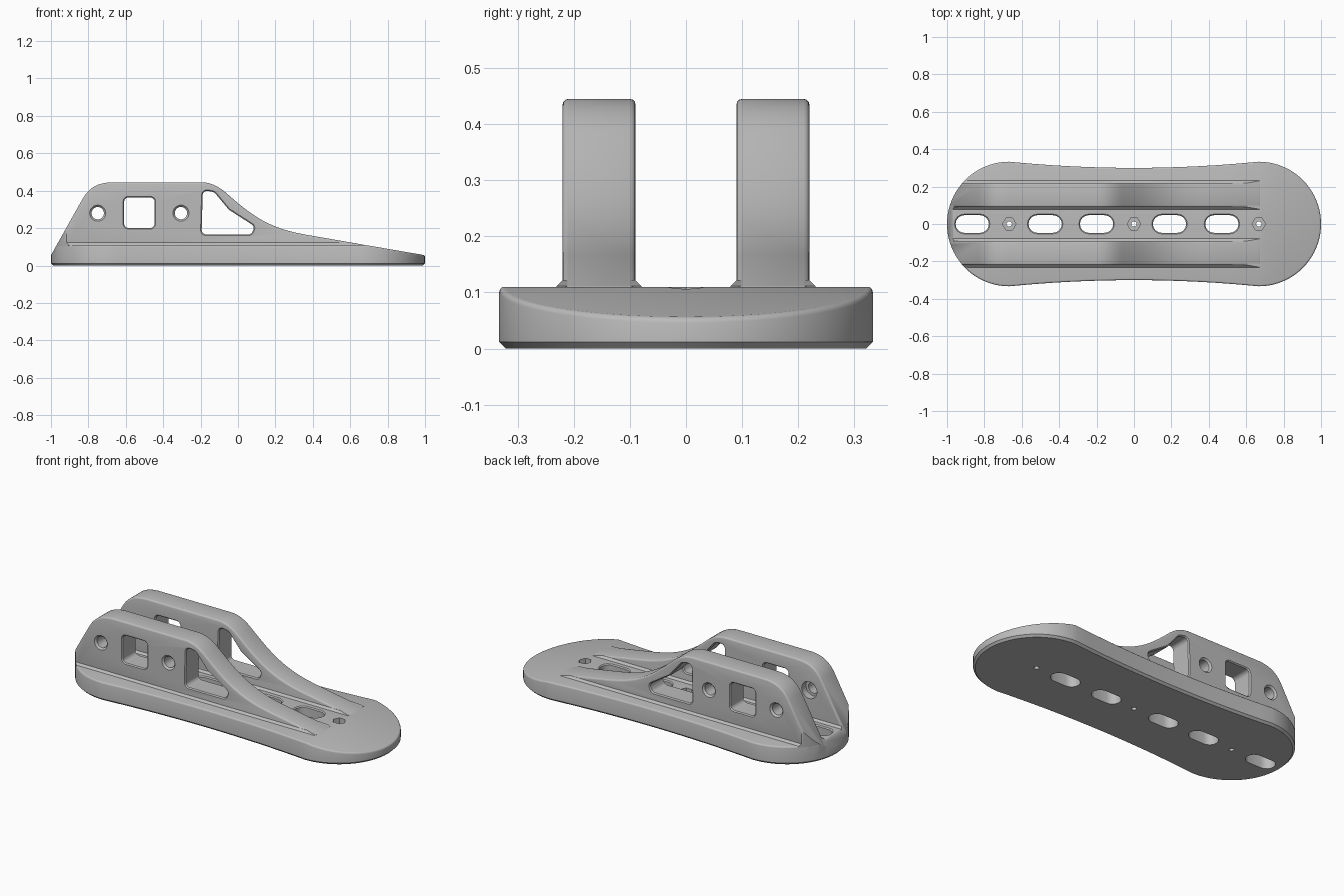
import bpy, bmesh, math
from mathutils import Vector
from mathutils.geometry import interpolate_bezier

if "Cube" in bpy.data.objects:
    bpy.data.objects.remove(bpy.data.objects["Cube"])

grey = bpy.data.materials.new("plain grey")
grey.use_nodes = True
grey.diffuse_color = (0.5, 0.5, 0.5, 1)
grey.node_tree.nodes["Principled BSDF"].inputs["Base Color"].default_value = grey.diffuse_color

SLOPES = [((-1, 0, 0.055), (-1.78, 0, 1)), ((1, 0, 0.055), (0.171, 0, 1))]
AXES = {"z": lambda a, b, h: (a, b, h),
        "y": lambda a, b, h: (a, h, b),
        "x": lambda a, b, h: (h, a, b)}


def loft(name, rings, axis, clip=False):
    """Closed solid through rings of (2D points, height along axis)."""
    bm = bmesh.new()
    loops = [[bm.verts.new(AXES[axis](a, b, h)) for a, b in pts] for pts, h in rings]
    n = len(loops[0])
    for low, high in zip(loops, loops[1:]):
        for i in range(n):
            j = (i + 1) % n
            bm.faces.new((low[i], low[j], high[j], high[i]))
    bm.faces.new(loops[0])
    bm.faces.new(loops[-1])
    if clip:
        for point, normal in SLOPES:
            cut = bmesh.ops.bisect_plane(
                bm, geom=bm.verts[:] + bm.edges[:] + bm.faces[:], plane_co=point,
                plane_no=Vector(normal).normalized(), clear_outer=True)
            edges = [e for e in cut["geom_cut"]
                     if isinstance(e, bmesh.types.BMEdge) and e.is_boundary]
            if edges:
                bmesh.ops.edgeloop_fill(bm, edges=edges)
    bmesh.ops.recalc_face_normals(bm, faces=bm.faces)
    mesh = bpy.data.meshes.new(name)
    bm.to_mesh(mesh)
    bm.free()
    mesh.materials.append(grey)
    obj = bpy.data.objects.new(name, mesh)
    bpy.context.collection.objects.link(obj)
    return obj


def rounded(centres, r, steps=8):
    """Counter-clockwise outline at distance r around corner centres."""
    c = [Vector(p) for p in centres]
    n = len(c)
    pts = []
    for i, p in enumerate(c):
        if n == 1:
            return [p + r * Vector((math.cos(k * math.tau / steps), math.sin(k * math.tau / steps)))
                    for k in range(steps)]
        d0, d1 = (p - c[i - 1]).normalized(), (c[(i + 1) % n] - p).normalized()
        turn = math.atan2(d0.x * d1.y - d0.y * d1.x, d0.dot(d1))
        if n == 2:
            turn = math.pi
        start = math.atan2(-d0.x, d0.y)
        if turn < 0:
            mid = start + turn / 2
            pts.append(p + r / math.cos(turn / 2) * Vector((math.cos(mid), math.sin(mid))))
        else:
            for k in range(steps + 1):
                a = start + turn * k / steps
                pts.append(p + r * Vector((math.cos(a), math.sin(a))))
    return pts


def outline(inset=0):
    """Waisted plan shape with round ends."""
    end, r, n = 0.667, 0.333 - inset, 40
    half = [(end + r * math.cos(a), r * math.sin(a))
            for a in (math.pi * (k / n - 0.5) for k in range(n + 1))]
    waist = [(x, 0.3 - inset + 0.033 * (x / end) ** 2)
             for x in (end * (1 - k / 8) for k in range(1, 16))]
    return half + waist + [(-x, -y) for x, y in half] + [(-x, -y) for x, y in waist]


def bevel(obj, width):
    m = obj.modifiers.new("rounded edges", "BEVEL")
    m.width, m.segments, m.limit_method = width, 3, "ANGLE"
    m.angle_limit = math.radians(50)
    m.use_clamp_overlap = False


def boolean(obj, other, operation="DIFFERENCE"):
    m = obj.modifiers.new(operation.lower(), "BOOLEAN")
    m.operation, m.solver, m.object = operation, "EXACT", other


def finish(obj, cutters):
    """Bake the modifiers, drop the cutters and shade."""
    graph = bpy.context.evaluated_depsgraph_get()
    mesh = bpy.data.meshes.new_from_object(obj.evaluated_get(graph))
    obj.modifiers.clear()
    obj.data = mesh
    mesh.materials.clear()
    mesh.materials.append(grey)
    for c in cutters:
        bpy.data.objects.remove(c)
    bpy.ops.object.select_all(action="DESELECT")
    obj.select_set(True)
    bpy.context.view_layer.objects.active = obj
    bpy.ops.object.shade_smooth_by_angle(angle=math.radians(32))


# Base plate with chamfered bottom and sloping ends
base = loft("base_plate", [(outline(0.012), 0), (outline(), 0.012), (outline(), 0.11)], "z", True)
bevel(base, 0.009)
cutters = []
for x in (-0.865, -0.475, -0.2, 0.19, 0.47):
    ends = [(x - 0.042, 0), (x + 0.042, 0)]
    cutters.append(loft("slot_cutter", [(rounded(ends, 0.047 + g), z) for g, z in
                                        ((0, -0.01), (0, 0.104), (0.016, 0.12))], "z"))
for x in (-0.667, 0, 0.667):
    cutters.append(loft("nut_cutter", [(rounded([(x, 0)], 0.036, 6), z) for z in (0.05, 0.15)], "z"))
    cutters.append(loft("bolt_cutter", [(rounded([(x, 0)], 0.014, 20), z) for z in (-0.01, 0.06)], "z"))
for c in cutters:
    boolean(base, c)
finish(base, cutters)

# Side wall silhouette
profile = [(-0.986, 0.08)]
for curve in ([(-0.83, 0.358), (-0.79, 0.425), (-0.74, 0.445), (-0.66, 0.445)],
              [(-0.2, 0.445), (-0.14, 0.445), (-0.1, 0.42), (-0.06, 0.385)],
              [(-0.06, 0.385), (0.06, 0.28), (0.15, 0.203), (0.35, 0.167)]):
    pts = [p.to_2d() for p in interpolate_bezier(*[Vector((a, b, 0)) for a, b in curve], 12)]
    profile += pts[1:] if curve[0] == (-0.06, 0.385) else pts
profile += [(0.68, 0.11), (0.68, 0.08)]

wall = loft("side_walls", [(profile, 0.09), (profile, 0.22)], "y")
bevel(wall, 0.01)
plan = loft("plan_cutter", [(outline(), -0.1), (outline(), 0.6)], "z")
boolean(wall, plan, "INTERSECT")

# Square and triangular windows with softened rims
cutters = []
square = [(-0.585, 0.225), (-0.47, 0.225), (-0.47, 0.34), (-0.585, 0.34)]
triangle = [(-0.17, 0.19), (0.055, 0.19), (0.06, 0.2), (-0.065, 0.28), (-0.14, 0.37), (-0.165, 0.375)]
for shape in (square, triangle):
    cutters.append(loft("window_cutter", [(rounded(shape, 0.024 + g), y) for g, y in
                                          ((0.016, 0.08), (0, 0.096), (0, 0.214), (0.016, 0.23))], "y"))
# Bolt holes, countersunk outside and counterbored inside
for x in (-0.75, -0.305):
    cutters.append(loft("bolt_cutter", [(rounded([(x, 0.28)], r, 32), y) for r, y in
                                        ((0.05, 0.08), (0.05, 0.13), (0.033, 0.13),
                                         (0.033, 0.21), (0.053, 0.23))], "y"))
for c in cutters:
    boolean(wall, c)
mirror = wall.modifiers.new("mirror", "MIRROR")
mirror.use_axis = (False, True, False)
finish(wall, cutters)

# Angled fillets along the foot of each wall
section = [(0.078, 0.1), (0.232, 0.1), (0.232, 0.11), (0.22, 0.122), (0.09, 0.122), (0.078, 0.11)]
fillet = loft("wall_fillets", [(section, -1), (section, 0.67)], "x", True)
boolean(fillet, plan, "INTERSECT")
mirror = fillet.modifiers.new("mirror", "MIRROR")
mirror.use_axis = (False, True, False)
finish(fillet, [plan])
